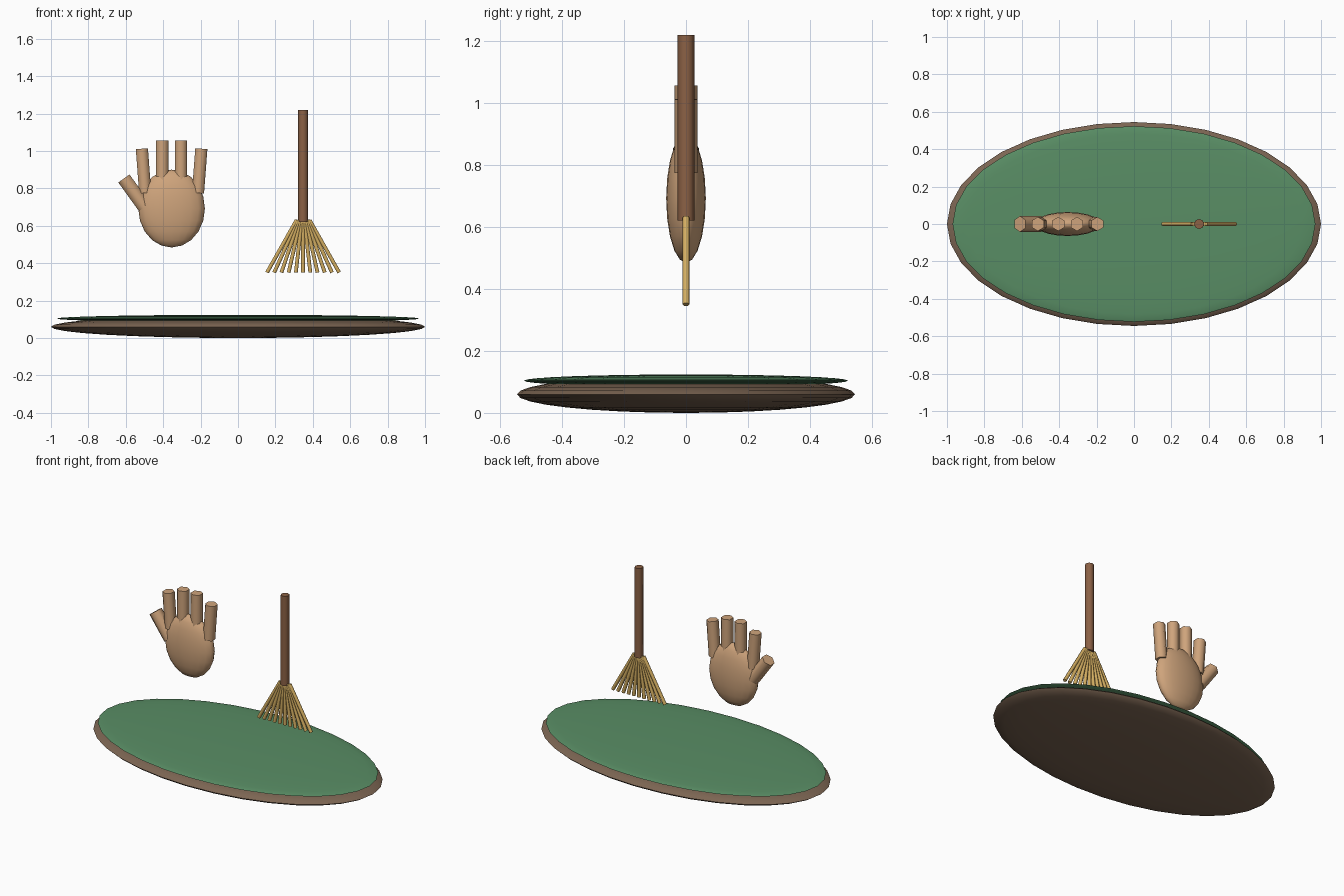
import bpy
from math import radians
from mathutils import Vector

if "Cube" in bpy.data.objects:
    bpy.data.objects.remove(bpy.data.objects["Cube"])


def material(name, rgb):
    m = bpy.data.materials.new(name)
    m.diffuse_color = (*rgb, 1)
    m.use_nodes = True
    m.node_tree.nodes["Principled BSDF"].inputs["Base Color"].default_value = m.diffuse_color
    return m


EARTH = material("earth", (0.20, 0.13, 0.085))
GRASS = material("grass", (0.10, 0.27, 0.13))
SKIN = material("skin", (0.62, 0.37, 0.20))
WOOD = material("wood", (0.26, 0.12, 0.06))
STRAW = material("straw", (0.65, 0.42, 0.12))


def finish(name, mat):
    ob = bpy.context.object
    ob.name = name
    ob.data.materials.append(mat)
    # Rounds the sides but keeps the end caps sharp
    bpy.ops.object.shade_smooth_by_angle(angle=radians(65))
    return ob


def ellipsoid(name, centre, radii, mat, segments, rings):
    bpy.ops.mesh.primitive_uv_sphere_add(segments=segments, ring_count=rings, radius=1, location=centre)
    bpy.context.object.scale = radii
    bpy.ops.object.transform_apply(location=False, rotation=False, scale=True)
    return finish(name, mat)


def rod(name, bottom, top, radius, sides, mat):
    # Points are (x, z): every rod lies in the y = 0 plane
    a, b = Vector((bottom[0], 0, bottom[1])), Vector((top[0], 0, top[1]))
    d = b - a
    tilt = Vector((0, 0, 1)).rotation_difference(d).to_euler()
    bpy.ops.mesh.primitive_cylinder_add(vertices=sides, radius=radius, depth=d.length,
                                        location=(a + b) / 2, rotation=tilt)
    return finish(name, mat)


# Ground mound and grass layer
ellipsoid("ground_base", (0, 0, 0.06), (1.0, 0.545, 0.06), EARTH, 32, 16)
ellipsoid("grass_top", (0, 0, 0.104), (0.97, 0.523, 0.02), GRASS, 32, 16)

# Open hand: palm, four fingers, thumb
HAND_X = -0.355
ellipsoid("palm", (HAND_X, 0, 0.692), (0.178, 0.064, 0.208), SKIN, 20, 10)
for i, (dx, lean, top) in enumerate([(-0.15, -0.009, 1.012), (-0.05, 0, 1.056),
                                     (0.05, 0, 1.056), (0.15, 0.009, 1.012)]):
    x = HAND_X + dx
    rod(f"finger_{i + 1}", (x - lean, 0.775), (x + lean, top), 0.0375, 6, SKIN)
rod("thumb", (-0.50, 0.70), (-0.61, 0.853), 0.0425, 6, SKIN)

# Rake: handle and a fan of tines
RAKE_X = 0.348
rod("rake_handle", (RAKE_X, 0.62), (RAKE_X, 1.22), 0.027, 8, WOOD)
TINES = 11
for i in range(TINES):
    t = 2 * i / (TINES - 1) - 1
    rod(f"rake_tine_{i + 1}", (RAKE_X + 0.193 * t, 0.35), (RAKE_X + 0.035 * t, 0.63), 0.0115, 6, STRAW)
